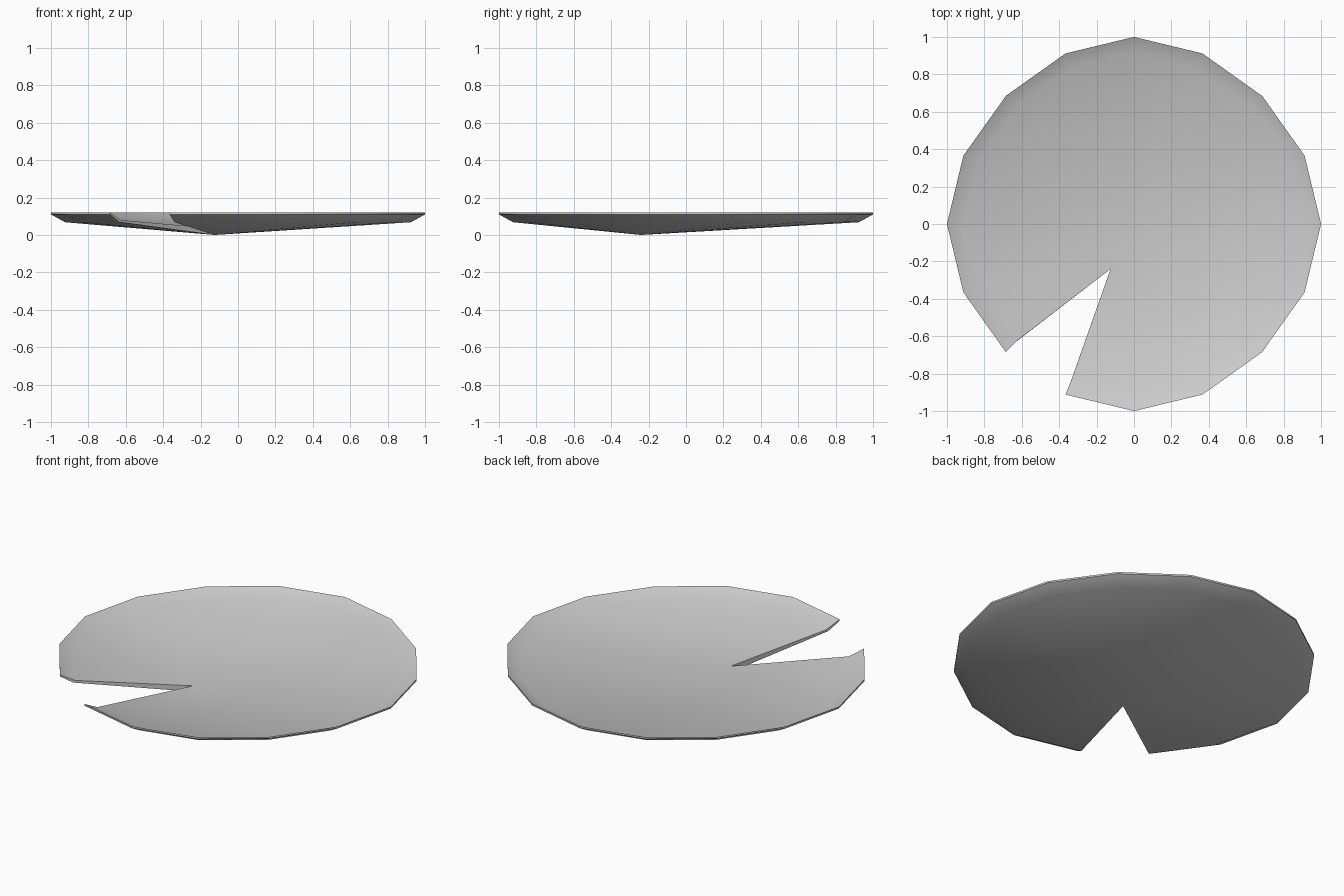
import bpy, bmesh

if "Cube" in bpy.data.objects:
    bpy.data.objects.remove(bpy.data.objects["Cube"])

# Sixteen-sided outline, from one lip of the notch round to the other
quarter = [(1, 0), (0.912, 0.366), (0.686, 0.684), (0.366, 0.912)]
outline = []
for turn in range(4):
    for x, y in quarter:
        for _ in range(turn):
            x, y = -y, x
        outline.append((x, y))
start = 12 + 0
# outline index 10 is (-0.686,-0.684), index 11 is (-0.366,-0.912)
outline = outline[11:] + outline[:11]
apex = (-0.125, -0.24)

bm = bmesh.new()


def ring(scale, z):
    return [bm.verts.new((x * scale, y * scale, z)) for x, y in outline]


# Sheets: shallow dish with a turned-up rim
under = [ring(1, 0.11), ring(0.925, 0.068)]
upper = [ring(1, 0.12), ring(0.915, 0.08)]
under_tip = bm.verts.new((*apex, 0))
upper_tip = bm.verts.new((*apex, 0.035))
for (outer, inner), tip in ((under, under_tip), (upper, upper_tip)):
    for i in range(15):
        bm.faces.new((outer[i], outer[i + 1], inner[i + 1], inner[i]))
        bm.faces.new((inner[i], inner[i + 1], tip))

# Thin outer edge
for i in range(15):
    bm.faces.new((under[0][i], under[0][i + 1], upper[0][i + 1], upper[0][i]))

# Cut walls of the notch
for e in (0, -1):
    bm.faces.new((under[0][e], under[1][e], upper[1][e], upper[0][e]))
    bm.faces.new((under[1][e], under_tip, upper_tip, upper[1][e]))

bmesh.ops.recalc_face_normals(bm, faces=bm.faces)
mesh = bpy.data.meshes.new("lily_pad")
bm.to_mesh(mesh)
bm.free()
pad = bpy.data.objects.new("lily_pad", mesh)
bpy.context.collection.objects.link(pad)
bpy.context.view_layer.objects.active = pad
pad.select_set(True)
bpy.ops.object.shade_smooth_by_angle(angle=0.7)
